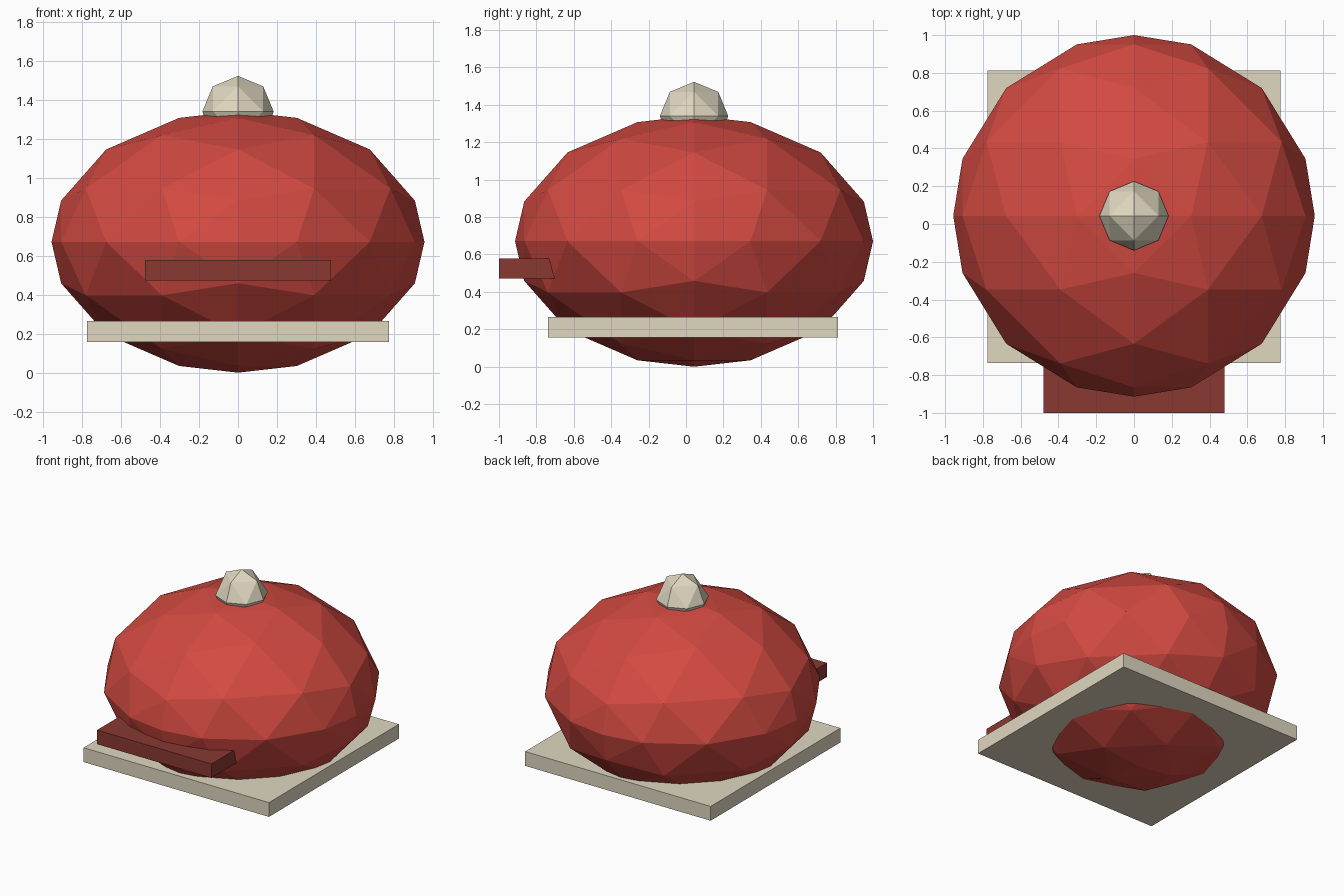
import bpy, bmesh
from mathutils import Vector

cube = bpy.data.objects.get("Cube")
if cube:
    bpy.data.objects.remove(cube, do_unlink=True)


def material(name, color):
    mat = bpy.data.materials.new(name)
    mat.use_nodes = True
    mat.diffuse_color = (*color, 1)
    mat.node_tree.nodes["Principled BSDF"].inputs["Base Color"].default_value = (*color, 1)
    return mat


red = material("red", (0.65, 0.068, 0.053))
dark_red = material("dark red", (0.25, 0.04, 0.031))
cream = material("cream", (0.74, 0.68, 0.525))


def add_object(name, bm, mat, center, size):
    bmesh.ops.scale(bm, vec=size, verts=bm.verts)
    bmesh.ops.recalc_face_normals(bm, faces=bm.faces)
    mesh = bpy.data.meshes.new(name)
    bm.to_mesh(mesh)
    bm.free()
    mesh.materials.append(mat)
    obj = bpy.data.objects.new(name, mesh)
    obj.location = center
    bpy.context.collection.objects.link(obj)
    return obj


def faceted_ball(name, segments, mat, center, radii):
    """Octahedron with each edge split into segments, pushed out to a sphere."""
    bm = bmesh.new()
    n = segments
    for sx in (-1, 1):
        for sy in (-1, 1):
            for sz in (-1, 1):
                grid = {(i, j): bm.verts.new(Vector((sx * i, sy * j, sz * (n - i - j))).normalized())
                        for i in range(n + 1) for j in range(n + 1 - i)}
                for i, j in grid:
                    if i + j < n:
                        bm.faces.new((grid[i, j], grid[i + 1, j], grid[i, j + 1]))
                    if i + j < n - 1:
                        bm.faces.new((grid[i + 1, j], grid[i + 1, j + 1], grid[i, j + 1]))
    bmesh.ops.remove_doubles(bm, verts=bm.verts, dist=0.001)
    return add_object(name, bm, mat, center, radii)


def box(name, mat, center, size):
    bm = bmesh.new()
    bmesh.ops.create_cube(bm, size=1)
    return add_object(name, bm, mat, center, size)


MID_Y = 0.043

# Squashed body and the small knob on its crown
faceted_ball("body", 4, red, (0, MID_Y, 0.671), (0.957, 0.957, 0.671))
faceted_ball("top_knob", 2, cream, (0, MID_Y, 1.34), (0.183, 0.183, 0.183))

# Square plate around the lower body
box("base_plate", cream, (0, MID_Y - 0.005, 0.211), (1.55, 1.55, 0.108))

# Flat lip sticking out at the front
box("front_lip", dark_red, (0, -0.8, 0.525), (0.957, 0.4, 0.106))
